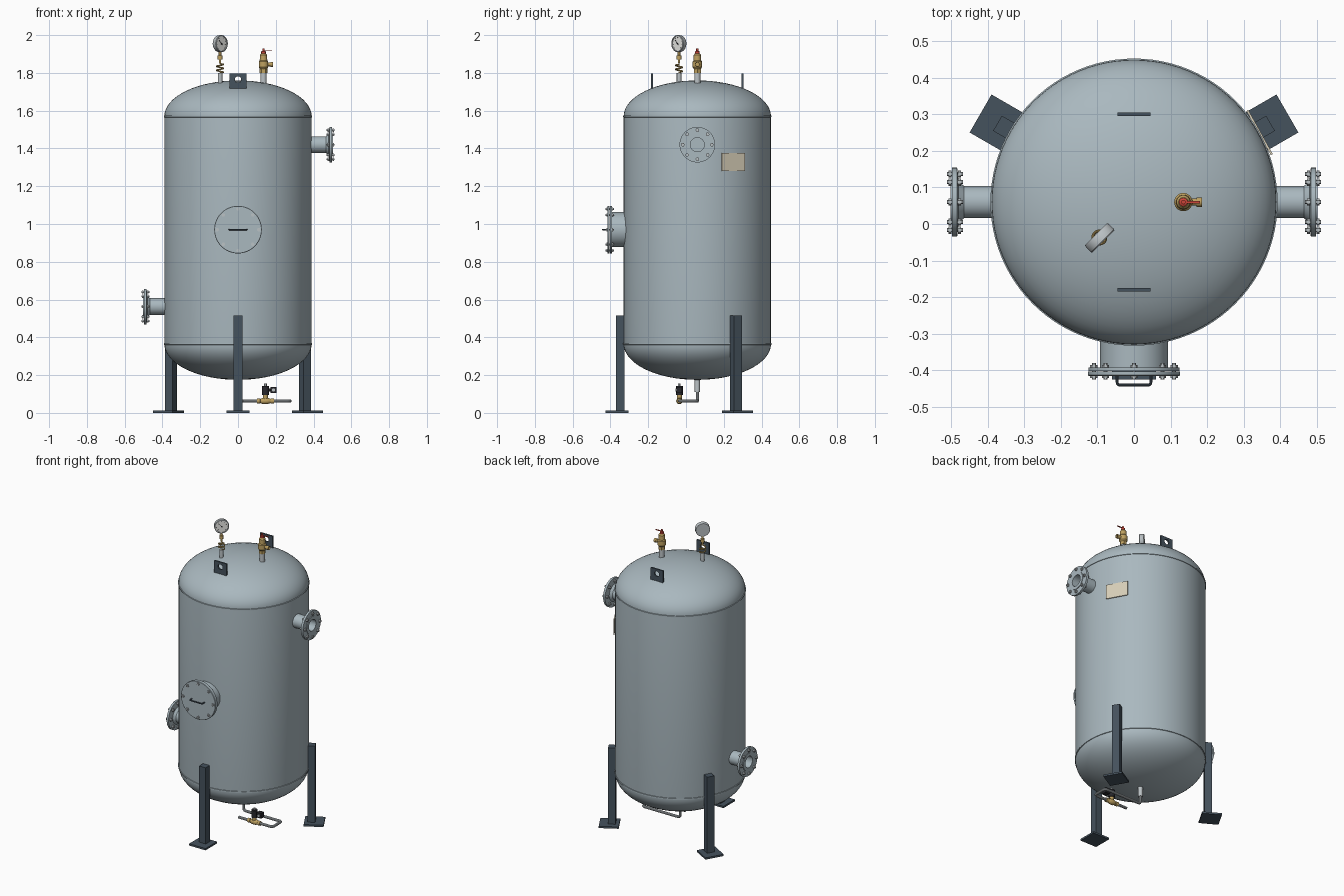
import bpy, bmesh
from math import sin, cos, pi, radians
from mathutils import Vector, Matrix

if "Cube" in bpy.data.objects:
    bpy.data.objects.remove(bpy.data.objects["Cube"])

CY = 0.06                      # tank axis sits at x=0, y=CY
R = 0.39


def mat(name, c):
    m = bpy.data.materials.new(name)
    m.diffuse_color = (*c, 1)
    m.use_nodes = True
    m.node_tree.nodes["Principled BSDF"].inputs["Base Color"].default_value = m.diffuse_color
    return m


SHELL = mat("shell_paint", (0.40, 0.48, 0.52))
DARK = mat("dark_steel", (0.06, 0.085, 0.11))
STEEL = mat("bare_steel", (0.50, 0.54, 0.56))
BRASS = mat("brass", (0.52, 0.36, 0.12))
RED = mat("red_cap", (0.60, 0.06, 0.04))
WHITE = mat("dial_white", (0.85, 0.85, 0.82))
BLACK = mat("black_plastic", (0.02, 0.02, 0.025))
PLATE = mat("plate_beige", (0.68, 0.62, 0.48))


def finish(ob, m, smooth=True):
    ob.data.materials.clear()
    ob.data.materials.append(m)
    bpy.ops.object.select_all(action='DESELECT')
    ob.select_set(True)
    bpy.context.view_layer.objects.active = ob
    if smooth:
        bpy.ops.object.shade_smooth_by_angle(angle=radians(32))
    return ob


def from_bm(name, bm, m, smooth=True):
    bmesh.ops.remove_doubles(bm, verts=bm.verts, dist=1e-6)
    bmesh.ops.recalc_face_normals(bm, faces=bm.faces)
    me = bpy.data.meshes.new(name)
    bm.to_mesh(me)
    bm.free()
    ob = bpy.data.objects.new(name, me)
    bpy.context.collection.objects.link(ob)
    return finish(ob, m, smooth)


def frame(loc, d):
    return Matrix.Translation(loc) @ Vector(d).to_track_quat('Z', 'Y').to_matrix().to_4x4()


def add_lathe(bm, prof, loc, d=(0, 0, 1), n=32):
    """Revolve (radius, height) points about direction d; r=0 ends close it."""
    M = frame(loc, d)
    rings = []
    for r, t in prof:
        if r < 1e-6:
            rings.append([bm.verts.new(M @ Vector((0, 0, t)))] * n)
        else:
            rings.append([bm.verts.new(M @ Vector((r * cos(2 * pi * i / n), r * sin(2 * pi * i / n), t)))
                          for i in range(n)])
    for a, b in zip(rings, rings[1:]):
        for i in range(n):
            j = (i + 1) % n
            f = list(dict.fromkeys((a[i], a[j], b[j], b[i])))
            if len(f) > 2:
                bm.faces.new(f)


def lathe(name, prof, loc, m, d=(0, 0, 1), n=32):
    bm = bmesh.new()
    add_lathe(bm, prof, loc, d, n)
    return from_bm(name, bm, m)


def rod(name, r, a, b, m, n=24):
    a, b = Vector(a), Vector(b)
    L = (b - a).length
    return lathe(name, [(0, 0), (r, 0), (r, L), (0, L)], a, m, b - a, n)


def box(name, size, loc, m, rot=0):
    bm = bmesh.new()
    bmesh.ops.create_cube(bm, size=1, matrix=Matrix.Translation(loc) @ Matrix.Rotation(rot, 4, 'Z')
                          @ Matrix.Diagonal((*size, 1)))
    return from_bm(name, bm, m, False)


def tube(name, pts, r, m, bend=0.0):
    """Round pipe along points, with corners rounded by bend."""
    pts = [Vector(p) for p in pts]
    path = [pts[0]]
    for a, p, b in zip(pts, pts[1:], pts[2:]):
        if bend:
            s, e = p + (a - p).normalized() * bend, p + (b - p).normalized() * bend
            path += [s.lerp(p, t / 6).lerp(p.lerp(e, t / 6), t / 6) for t in range(7)]
        else:
            path.append(p)
    path.append(pts[-1])
    cu = bpy.data.curves.new(name, 'CURVE')
    cu.dimensions = '3D'
    cu.bevel_depth, cu.bevel_resolution, cu.use_fill_caps = r, 3, True
    sp = cu.splines.new('POLY')
    sp.points.add(len(path) - 1)
    for q, p in zip(sp.points, path):
        q.co = (*p, 1)
    ob = bpy.data.objects.new(name, cu)
    bpy.context.collection.objects.link(ob)
    bpy.ops.object.select_all(action='DESELECT')
    ob.select_set(True)
    bpy.context.view_layer.objects.active = ob
    bpy.ops.object.convert(target='MESH')
    return finish(bpy.context.object, m)


def bolts(name, loc, d, circle, count, lo, hi, head):
    bm = bmesh.new()
    M = frame(loc, d)
    s = head * 0.55
    for i in range(count):
        a = 2 * pi * i / count
        p = M @ Vector((circle * cos(a), circle * sin(a), 0))
        add_lathe(bm, [(0, lo), (s, lo), (s, lo + .006), (head, lo + .006), (head, lo + .014), (s, lo + .014),
                       (s, hi - .012), (head, hi - .012), (head, hi - .004), (s, hi - .004), (s, hi), (0, hi)],
                  p, d, 6)
    return from_bm(name, bm, STEEL)


# Shell with 2:1 elliptical heads and weld bands
prof = [(R * sin(a), 0.365 - 0.19 * cos(a)) for a in [pi / 2 * i / 16 for i in range(17)]]
prof += [(R * cos(a), 1.57 + 0.19 * sin(a)) for a in [pi / 2 * i / 16 for i in range(17)]]
lathe("tank_shell", prof, (0, CY, 0), SHELL, n=96)
for nm, z in (("lower_weld", 0.365), ("upper_weld", 1.57)):
    lathe(nm, [(R - .002, z - .006), (R + .003, z - .004), (R + .003, z + .004), (R - .002, z + .006)],
          (0, CY, 0), SHELL, n=96)

# Three legs with foot plates
for nm, deg in (("front", -90), ("right", 30), ("left", 150)):
    a = radians(deg)
    u = Vector((cos(a), sin(a), 0))
    c = Vector((0, CY, 0))
    box(nm + "_leg", (0.045, 0.048, 0.505), c + u * 0.409 + Vector((0, 0, 0.2625)), DARK, a)
    box(nm + "_foot_plate", (0.12, 0.12, 0.012), c + u * 0.425 + Vector((0, 0, 0.006)), DARK, a)

# Side nozzles with bored flanges
for nm, s, z in (("outlet", 1, 1.42), ("inlet", -1, 0.563)):
    p, d = (0, CY, z), (s, 0, 0)
    lathe(nm + "_nozzle", [(0, .40), (.037, .40), (.037, .502), (.058, .502), (.058, .498), (.094, .498),
                           (.094, .484), (.056, .480), (.044, .465), (.044, .37), (0, .37)], p, SHELL, d, 48)
    bolts(nm + "_bolts", p, d, 0.077, 8, 0.468, 0.512, 0.010)

# Manway: neck, flange, cover, bolts, handle
p, d = (0, CY, 0.97), (0, -1, 0)
lathe("manway_neck", [(0, .34), (.093, .34), (.093, .453), (.125, .453), (.125, .463), (0, .463)], p, SHELL, d, 64)
lathe("manway_cover", [(0, .464), (.126, .464), (.126, .474), (.124, .476), (0, .476)], p, SHELL, d, 64)
bolts("manway_bolts", p, d, 0.110, 8, 0.440, 0.485, 0.010)
y0 = CY - .474
tube("manway_handle", [(-.046, y0, .97), (-.046, -.441, .97), (.046, -.441, .97), (.046, y0, .97)],
     .004, DARK, .008)

# Lifting lugs with eye holes
cutter = rod("lug_hole_cutter", .017, (0, -.5, 1.765), (0, .5, 1.765), DARK)
cutter.hide_render = True
cutter.hide_set(True)
for nm, y in (("front_lug", -.18), ("back_lug", .30)):
    lug = box(nm, (.09, .01, .085), (0, y, 1.7535), DARK)
    b = lug.modifiers.new("eye", 'BOOLEAN')
    b.operation, b.object, b.solver = 'DIFFERENCE', cutter, 'EXACT'

# Nameplate on a tangent of the shell
a = radians(29)
u = Vector((cos(a), sin(a), 0))
box("nameplate", (.006, .138, .095), Vector((0, CY, 1.328)) + u * .393, PLATE, a)

# Pressure gauge: stub, coiled siphon, brass stem, case, dial, needle
gx, gy = -.095, -.037
rod("gauge_stub", .012, (gx, gy, 1.72), (gx, gy, 1.80), STEEL)
coil = [(gx, gy, 1.795), (gx, gy, 1.80)]
coil += [(gx + .018 * cos(t), gy + .018 * sin(t), 1.803 + .042 * t / (4 * pi)) for t in
         [4 * pi * i / 40 for i in range(41)]]
coil += [(gx, gy, 1.85), (gx, gy, 1.858)]
tube("gauge_siphon", coil, .004, BRASS)
lathe("gauge_stem", [(0, 1.853), (.006, 1.853), (.006, 1.87), (.013, 1.872), (.013, 1.892), (.007, 1.894),
                     (.007, 1.915), (0, 1.915)], (gx, gy, 0), BRASS, n=12)
gd = Vector((1, -1, 0)).normalized()
gc = Vector((gx, gy, 1.955))
lathe("gauge_case", [(0, -.013), (.042, -.013), (.044, -.010), (.045, .012), (.043, .015), (.039, .015),
                     (.039, .009), (0, .009)], gc, STEEL, gd, 40)
lathe("gauge_dial", [(0, .008), (.039, .008), (.039, .010), (0, .010)], gc, WHITE, gd, 40)
side = Vector((1, 1, 0)).normalized()
bm = bmesh.new()
for i in range(9):
    t = radians(-45 + 33.75 * i)
    v = side * cos(t) + Vector((0, 0, sin(t)))
    add_lathe(bm, [(0, 0), (.001, 0), (.001, .007), (0, .007)], gc + gd * .010 + v * .029, v, 6)
from_bm("gauge_ticks", bm, BLACK)
v = (Vector((0, 0, .7)) - side * .7)
rod("gauge_needle", .0014, gc + gd * .0115 - v * .008, gc + gd * .0115 + v * .028, BLACK, 6)
lathe("gauge_hub", [(0, .01), (.004, .01), (.004, .014), (0, .014)], gc, BLACK, gd, 12)

# Safety valve: stub, body, side outlet, cap, lever
vx = .135
rod("safety_valve_stub", .016, (vx, CY, 1.72), (vx, CY, 1.805), STEEL)
lathe("safety_valve_base", [(0, 1.80), (.021, 1.80), (.021, 1.822), (0, 1.822)], (vx, CY, 0), BRASS, n=6)
lathe("safety_valve_body", [(0, 1.82), (.018, 1.82), (.025, 1.83), (.025, 1.86), (.020, 1.866), (.019, 1.895),
                            (.013, 1.903), (0, 1.903)], (vx, CY, 0), BRASS, n=32)
lathe("safety_valve_outlet", [(0, .01), (.010, .01), (.010, .036), (.013, .036), (.013, .051), (.009, .051),
                              (.009, .04), (0, .04)], (vx, CY, 1.845), BRASS, (1, 0, 0), 24)
lathe("safety_valve_cap", [(0, 1.90), (.012, 1.90), (.012, 1.914), (.006, 1.917), (.006, 1.928), (0, 1.928)],
      (vx, CY, 0), RED, n=24)
box("safety_valve_lever", (.05, .007, .004), (vx + .02, CY, 1.917), RED)

# Drain: bottom coupling, looped pipe, valve with coil and connector
py, pz, sx = -.035, .063, .145
rod("drain_coupling", .014, (0, CY, .11), (0, CY, .19), STEEL)
tube("drain_pipe", [(0, CY, .12), (0, CY, pz), (.276, CY, pz), (.276, py, pz), (.03, py, pz)], .0085, STEEL, .018)
lathe("drain_valve_body", [(0, -.045), (.014, -.045), (.014, -.028), (.011, -.026), (.017, -.012), (.017, .012),
                           (.011, .026), (.014, .028), (.014, .045), (0, .045)], (sx, py, pz), BRASS, (1, 0, 0), 16)
rod("drain_valve_neck", .013, (sx, py, pz), (sx, py, .095), BRASS)
rod("drain_valve_coil", .019, (sx, py, .095), (sx, py, .143), BLACK)
rod("drain_valve_nut", .008, (sx, py, .143), (sx, py, .155), STEEL, 6)
box("drain_valve_connector", (.032, .03, .034), (sx + .043, py, .121), BLACK)
rod("drain_valve_link", .007, (sx, py, .121), (sx + .03, py, .121), BLACK, 12)
rod("drain_valve_gland", .008, (sx + .043, py, .121), (sx + .043, py - .02, .121), STEEL, 12)
